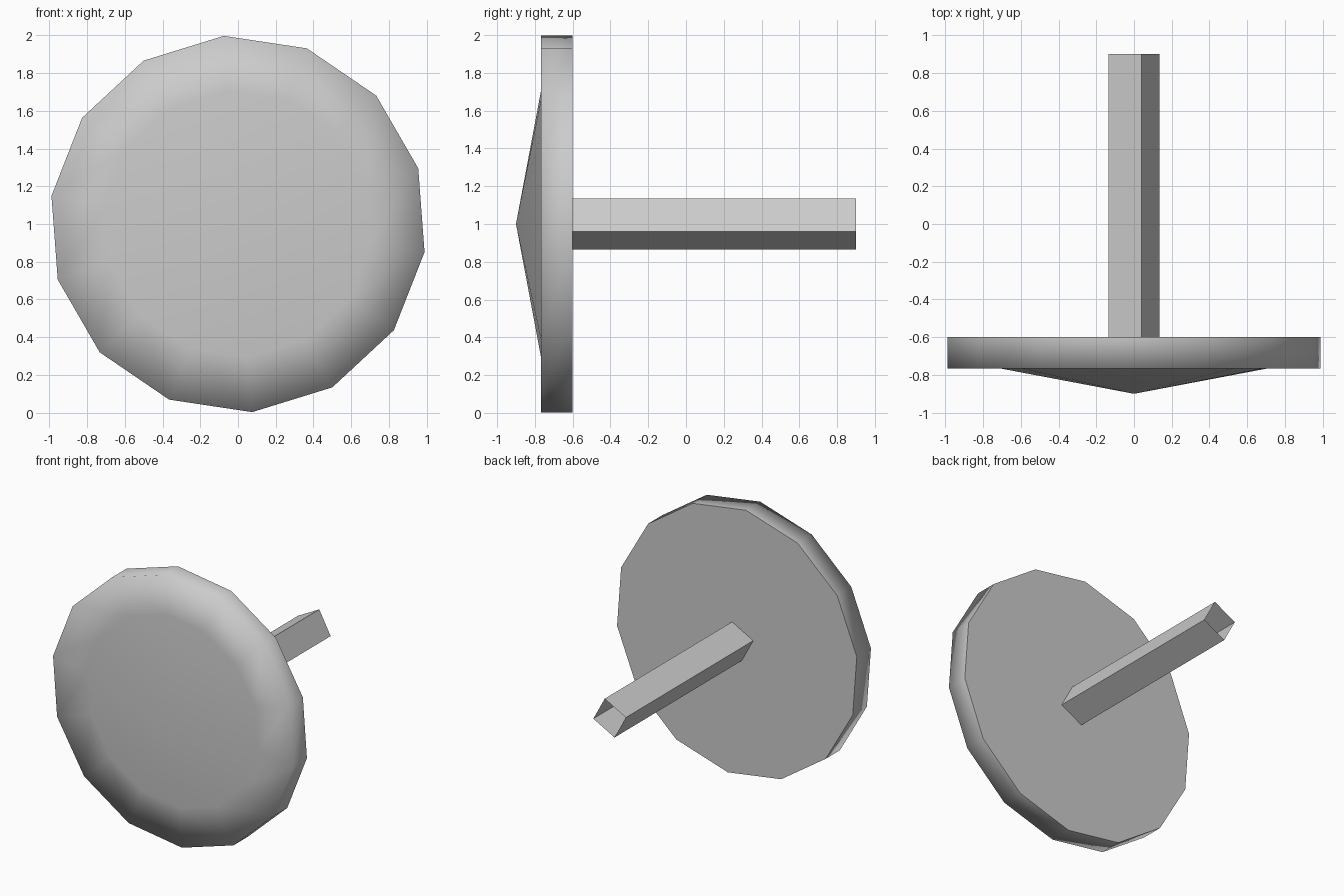
import bpy, bmesh, math

cube = bpy.data.objects.get("Cube")
if cube:
    bpy.data.objects.remove(cube)

grey = bpy.data.materials.new("plain_grey")
grey.use_nodes = True
colour = (0.6, 0.6, 0.6, 1)
grey.diffuse_color = colour
grey.node_tree.nodes["Principled BSDF"].inputs["Base Color"].default_value = colour


def ring(bm, radius, y, sides, start):
    """Regular polygon of vertices around the y axis at height 1."""
    verts = []
    for i in range(sides):
        a = math.radians(start) + math.tau * i / sides
        verts.append(bm.verts.new((radius * math.cos(a), y, 1 + radius * math.sin(a))))
    return verts


def bridge(bm, front, back):
    """Quads between two rings, facing outwards."""
    n = len(front)
    return [bm.faces.new((front[i], front[(i + 1) % n], back[(i + 1) % n], back[i]))
            for i in range(n)]


def finish(bm, name):
    mesh = bpy.data.meshes.new(name)
    bm.to_mesh(mesh)
    bm.free()
    mesh.materials.append(grey)
    obj = bpy.data.objects.new(name, mesh)
    bpy.context.collection.objects.link(obj)
    return obj


# Round head: shallow point, flat rim face, side wall and back cap
SIDES, START = 14, 94.3
bm = bmesh.new()
tip = bm.verts.new((0, -0.9, 1))
inner = ring(bm, 0.71, -0.767, SIDES, START)
outer = ring(bm, 1.0, -0.767, SIDES, START)
back = ring(bm, 1.0, -0.6, SIDES, START)
for i in range(SIDES):
    bm.faces.new((tip, inner[(i + 1) % SIDES], inner[i]))
bridge(bm, inner, outer)
bridge(bm, outer, back)
cap = bm.faces.new(back)
bmesh.ops.recalc_face_normals(bm, faces=bm.faces)
for face in bm.faces:
    face.smooth = face is not cap
for edge in cap.edges:
    edge.smooth = False
finish(bm, "round_head")

# Square hollow shank, open at the far end
bm = bmesh.new()
bridge(bm, ring(bm, 0.14, -0.6, 4, 73.3), ring(bm, 0.14, 0.9, 4, 73.3))
# Walls face away from the shank's axis
for face in bm.faces:
    face.normal_update()
    c = face.calc_center_median()
    if face.normal.x * c.x + face.normal.z * (c.z - 1) < 0:
        face.normal_flip()
finish(bm, "square_shank")
